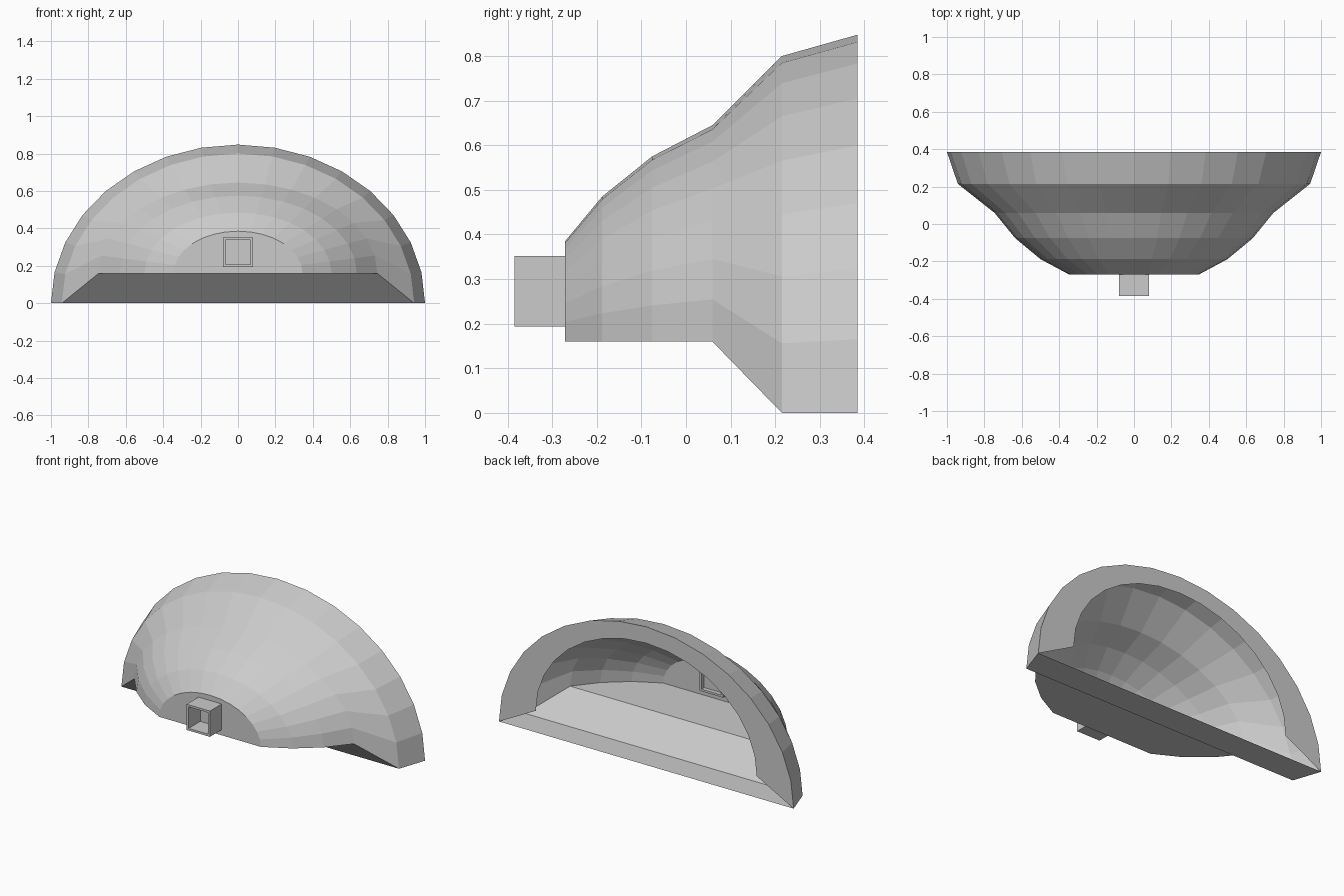
import bpy, bmesh, math

if "Cube" in bpy.data.objects:
    bpy.data.objects.remove(bpy.data.objects["Cube"])

SEGS = 16


def finish(name, bm):
    bmesh.ops.recalc_face_normals(bm, faces=bm.faces)
    mesh = bpy.data.meshes.new(name)
    bm.to_mesh(mesh)
    bm.free()
    obj = bpy.data.objects.new(name, mesh)
    bpy.context.collection.objects.link(obj)
    return obj


def half_ellipse(bm, y, half_width, height, base):
    return [bm.verts.new((half_width * math.cos(math.pi * i / SEGS), y,
                          base + height * math.sin(math.pi * i / SEGS)))
            for i in range(SEGS + 1)]


def bridge(bm, a, b, closed):
    n = len(a)
    for i in range(n if closed else n - 1):
        j = (i + 1) % n
        bm.faces.new((a[i], a[j], b[j], b[i]))


# Dome shell: half-elliptical sections (y, half width, height, base z)
sections = [
    (-0.271, 0.345, 0.225, 0.16),
    (-0.188, 0.500, 0.325, 0.16),
    (-0.076, 0.635, 0.415, 0.16),
    (0.059, 0.745, 0.485, 0.16),
    (0.215, 0.942, 0.800, 0.0),
    (0.385, 1.000, 0.848, 0.0),
]
bm = bmesh.new()
rings = [half_ellipse(bm, *s) for s in sections]
for a, b in zip(rings, rings[1:]):
    bridge(bm, a, b, True)
bm.faces.new(rings[0])

# Flat rim around the back opening
bridge(bm, rings[-1], half_ellipse(bm, 0.385, 0.75, 0.615, 0.132), False)
finish("dome_shell", bm)

# Hollow square socket on the front
bm = bmesh.new()


def square(y, r):
    return [bm.verts.new((sx * r, y, 0.273 + sz * r))
            for sx, sz in ((-1, -1), (1, -1), (1, 1), (-1, 1))]


loops = [square(-0.385, 0.079), square(-0.245, 0.079),
         square(-0.245, 0.066), square(-0.385, 0.066)]
for i in range(4):
    bridge(bm, loops[i], loops[(i + 1) % 4], True)
finish("front_socket", bm)
